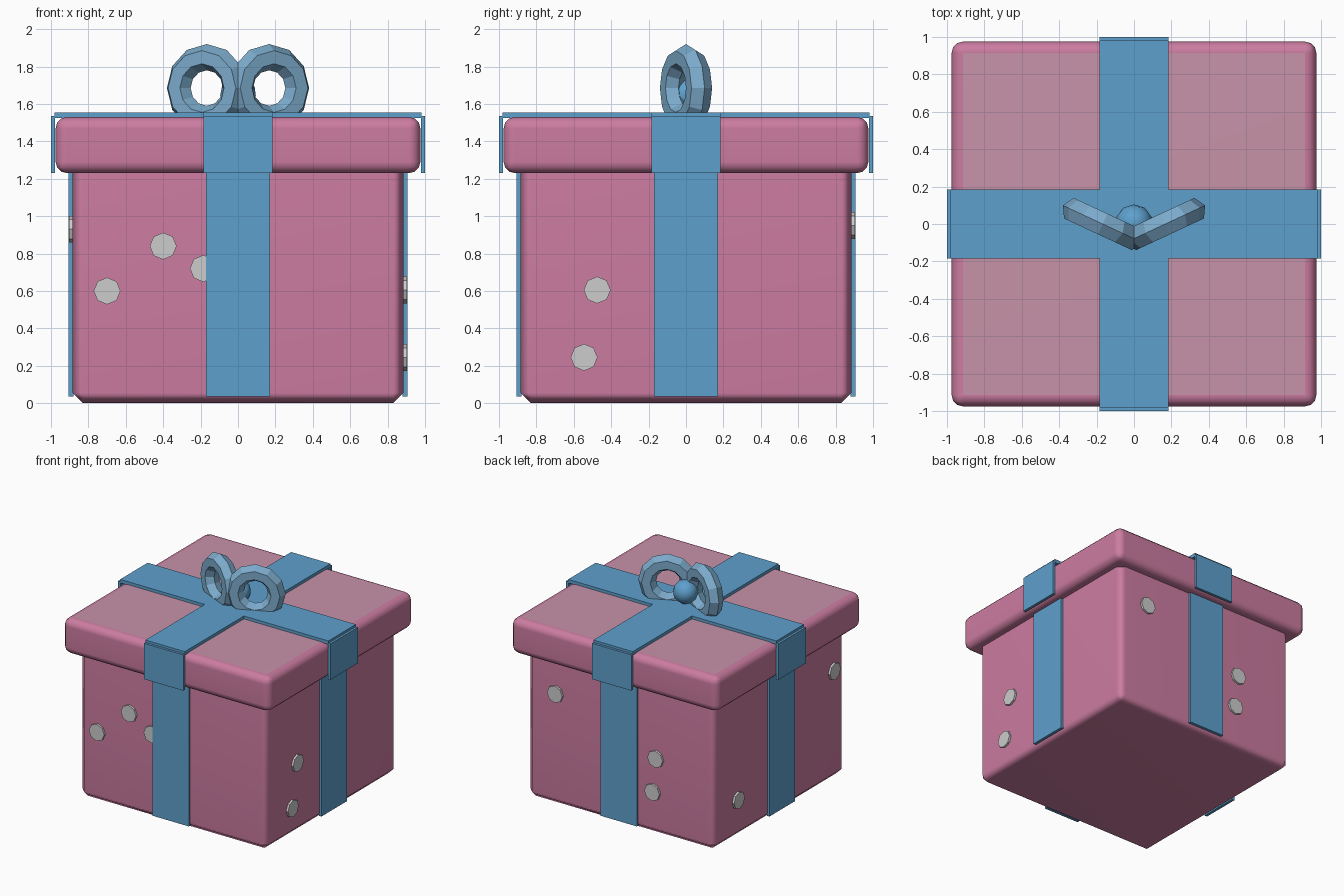
import bpy, bmesh, math
from mathutils import Matrix, Vector

if "Cube" in bpy.data.objects:
    bpy.data.objects.remove(bpy.data.objects["Cube"])


def material(name, rgb):
    m = bpy.data.materials.new(name)
    lin = [(c / 255 / 12.92) if c < 11 else ((c / 255 + 0.055) / 1.055) ** 2.4 for c in rgb]
    m.diffuse_color = (*lin, 1)
    m.use_nodes = True
    m.node_tree.nodes["Principled BSDF"].inputs["Base Color"].default_value = m.diffuse_color
    return m


PINK = material("pink_paper", (204, 124, 161))
PALE_PINK = material("pale_pink_top", (199, 147, 169))
BLUE = material("blue_ribbon", (94, 160, 205))
PALE_BLUE = material("pale_blue_bow", (124, 171, 204))
GREY = material("light_grey_dots", (204, 204, 204))


def finish(name, bm, *mats, smooth=False):
    bmesh.ops.recalc_face_normals(bm, faces=bm.faces)
    for f in bm.faces:
        f.smooth = smooth
    me = bpy.data.meshes.new(name)
    bm.to_mesh(me)
    bm.free()
    for m in mats:
        me.materials.append(m)
    ob = bpy.data.objects.new(name, me)
    bpy.context.collection.objects.link(ob)
    return ob


def box_bm(lo, hi):
    lo, hi = Vector(lo), Vector(hi)
    bm = bmesh.new()
    bmesh.ops.create_cube(bm, size=1, matrix=Matrix.Translation((lo + hi) / 2)
                          @ Matrix.Diagonal((*(hi - lo), 1)))
    return bm


def rounded_box(name, half, z0, z1, bevel, segments, *mats):
    bm = box_bm((-half, -half, z0), (half, half, z1))
    bmesh.ops.bevel(bm, geom=bm.edges[:], offset=bevel, segments=segments,
                    profile=0.5, affect='EDGES')
    if len(mats) > 1:  # the flat top face takes the second colour
        for f in bm.faces:
            if f.calc_center_median().z > z1 - 0.001:
                f.material_index = 1
    ob = finish(name, bm, *mats, smooth=True)
    ob.modifiers.new("face_weighted", 'WEIGHTED_NORMAL')
    return ob


# Box and lid
rounded_box("box_body", 0.885, 0, 1.29, 0.055, 1, PINK)
rounded_box("box_lid", 0.975, 1.23, 1.53, 0.06, 3, PINK, PALE_PINK)

# Ribbon on each of the four sides: a strip on the box and a flap on the lid
SIDES = {"front": 0, "right": 90, "back": 180, "left": 270}
for side, deg in SIDES.items():
    turn = Matrix.Rotation(math.radians(deg), 4, 'Z')
    for part, w, y0, y1, z0, z1 in (
            ("ribbon_strip", 0.17, 0.88, 0.905, 0.035, 1.235),
            ("ribbon_flap", 0.185, 0.978, 1.0, 1.23, 1.535)):
        bm = box_bm((-w, -y1, z0), (w, -y0, z1))
        bm.transform(turn)
        finish(f"{side}_{part}", bm, BLUE)

# Cross of ribbon over the lid, as one extruded outline
bm = bmesh.new()
w, r = 0.185, 0.98
outline = []
for k in range(4):
    rot = Matrix.Rotation(k * math.pi / 2, 3, 'Z')
    outline += [bm.verts.new(rot @ Vector(p)) for p in
                ((w, -w, 1.525), (r, -w, 1.525), (r, w, 1.525))]
face = bm.faces.new(outline)
top = bmesh.ops.extrude_face_region(bm, geom=[face], use_keep_orig=True)
bmesh.ops.translate(bm, vec=(0, 0, 0.03),
                    verts=[v for v in top["geom"] if isinstance(v, bmesh.types.BMVert)])
finish("top_ribbon_cross", bm, BLUE)


# Bow loops: faceted rings angled back on both sides
def bow_loop(name, sign, major=0.165, minor=0.07, n=12, m=6):
    bm = bmesh.new()
    rings = []
    for i in range(n):
        a = 2 * math.pi * i / n
        ring = []
        for j in range(m):
            b = 2 * math.pi * j / m
            d = major + minor * math.cos(b)
            ring.append(bm.verts.new((d * math.cos(a), minor * math.sin(b), d * math.sin(a))))
        rings.append(ring)
    for i in range(n):
        p, q = rings[i], rings[(i + 1) % n]
        for j in range(m):
            k = (j + 1) % m
            bm.faces.new((p[j], p[k], q[k], q[j]))
    bm.transform(Matrix.Translation((sign * 0.167, 0, 1.685))
                 @ Matrix.Rotation(sign * math.radians(25), 4, 'Z'))
    finish(name, bm, PALE_BLUE)


bow_loop("left_bow_loop", -1)
bow_loop("right_bow_loop", 1)

# Knot behind the loops
bm = bmesh.new()
bmesh.ops.create_icosphere(bm, subdivisions=2, radius=0.1,
                           matrix=Matrix.Translation((0, 0.005, 1.645)))
finish("bow_knot", bm, BLUE, smooth=True)

# Dots: (sideways position seen from outside, height) on each side
DOTS = {"front": [(-0.70, 0.60), (-0.40, 0.84), (-0.185, 0.72)],
        "right": [(-0.475, 0.605), (-0.545, 0.245)],
        "back": [(-0.605, 0.95), (0.34, 0.65), (0.31, 0.36)],
        "left": [(-0.57, 0.325), (0.72, 0.93)]}
for side, spots in DOTS.items():
    turn = Matrix.Rotation(math.radians(SIDES[side]), 4, 'Z')
    for i, (u, z) in enumerate(spots):
        bm = bmesh.new()
        bmesh.ops.create_cone(bm, cap_ends=True, segments=8, radius1=0.072,
                              radius2=0.072, depth=0.03)
        bm.transform(turn @ Matrix.Translation((u, -0.888, z))
                     @ Matrix.Rotation(math.pi / 2, 4, 'X'))
        finish(f"{side}_dot_{i + 1}", bm, GREY)
